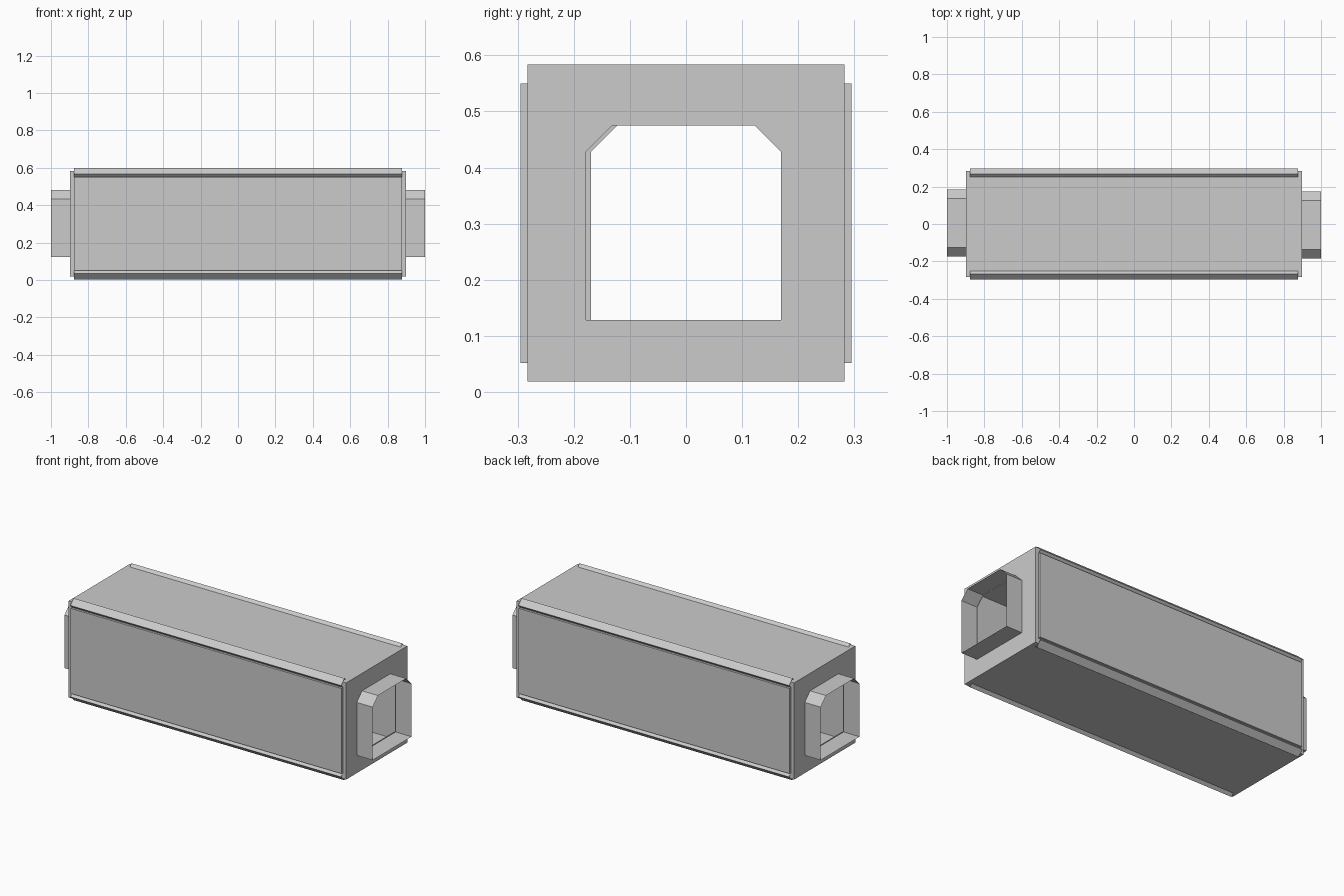
import bpy, bmesh

if "Cube" in bpy.data.objects:
    bpy.data.objects.remove(bpy.data.objects["Cube"])

CZ = 0.301          # height of the long axis
HW = 0.2825         # half width of the square body
EX = 0.897          # end plate position
SX = 0.876          # half length of edge strips and side panels


def finish(name, bm, recalc=True):
    if recalc:
        bmesh.ops.recalc_face_normals(bm, faces=bm.faces)
    me = bpy.data.meshes.new(name)
    bm.to_mesh(me)
    bm.free()
    ob = bpy.data.objects.new(name, me)
    bpy.context.collection.objects.link(ob)
    return ob


def extrude_profile(name, pts, x0, x1, closed=True):
    """Sheet swept along x from a (y, z) profile."""
    bm = bmesh.new()
    a = [bm.verts.new((x0, y, z)) for y, z in pts]
    b = [bm.verts.new((x1, y, z)) for y, z in pts]
    n = len(pts)
    for i in range(n if closed else n - 1):
        j = (i + 1) % n
        bm.faces.new((a[i], a[j], b[j], b[i]))
    return finish(name, bm)


def opening(s, inset=0.0):
    """Square opening with cut upper corners; s mirrors it for the other end."""
    l, r, b, t = -0.184 + inset, 0.175 - inset, 0.122 + inset, 0.481 - inset
    c = 0.049 - inset * 0.4
    return [(s * y, z) for y, z in
            ((l, b), (r, b), (r, t - c), (r - c, t), (l + c, t), (l, t - c))]


# long square body
square = [(-HW, CZ - HW), (HW, CZ - HW), (HW, CZ + HW), (-HW, CZ + HW)]
extrude_profile("body_walls", square, -EX, EX)

for s, side in ((1, "right"), (-1, "left")):
    # end plate with a cut-out
    bm = bmesh.new()
    edges = []
    for loop in (square, opening(s, 0.006)):
        vs = [bm.verts.new((s * EX, y, z)) for y, z in loop]
        edges += [bm.edges.new((vs[i], vs[(i + 1) % len(vs)])) for i in range(len(vs))]
    bmesh.ops.triangle_fill(bm, edges=edges, use_beauty=True, use_dissolve=False,
                            normal=(s, 0, 0))
    bmesh.ops.dissolve_limit(bm, angle_limit=0.01, verts=bm.verts, edges=bm.edges)
    finish(side + "_end_plate", bm, recalc=False)

    # projecting collar
    extrude_profile(side + "_collar", opening(s), s * EX, s * 1.0)

# folded strips along the four long corners
for sy, ny in ((1, "back"), (-1, "front")):
    for sz, nz in ((1, "upper"), (-1, "lower")):
        prof = [(0.251, HW), (0.267, 0.298), (0.298, 0.267), (HW, 0.251)]
        extrude_profile(f"{nz}_{ny}_edge_strip",
                        [(sy * y, CZ + sz * z) for y, z in prof], -SX, SX, closed=False)

# slightly raised side panels, open towards the body
for sy, ny in ((1, "back"), (-1, "front")):
    bm = bmesh.new()
    bmesh.ops.create_cube(bm, size=1)
    for v in bm.verts:
        outer = v.co.y * sy > 0
        v.co = (v.co.x * 2 * SX, sy * (0.295 if outer else HW), CZ + v.co.z * 0.498)
    bmesh.ops.recalc_face_normals(bm, faces=bm.faces)
    back = [f for f in bm.faces if f.normal.y * sy < -0.9]
    bmesh.ops.delete(bm, geom=back, context='FACES_ONLY')
    finish(ny + "_side_panel", bm, recalc=False)
